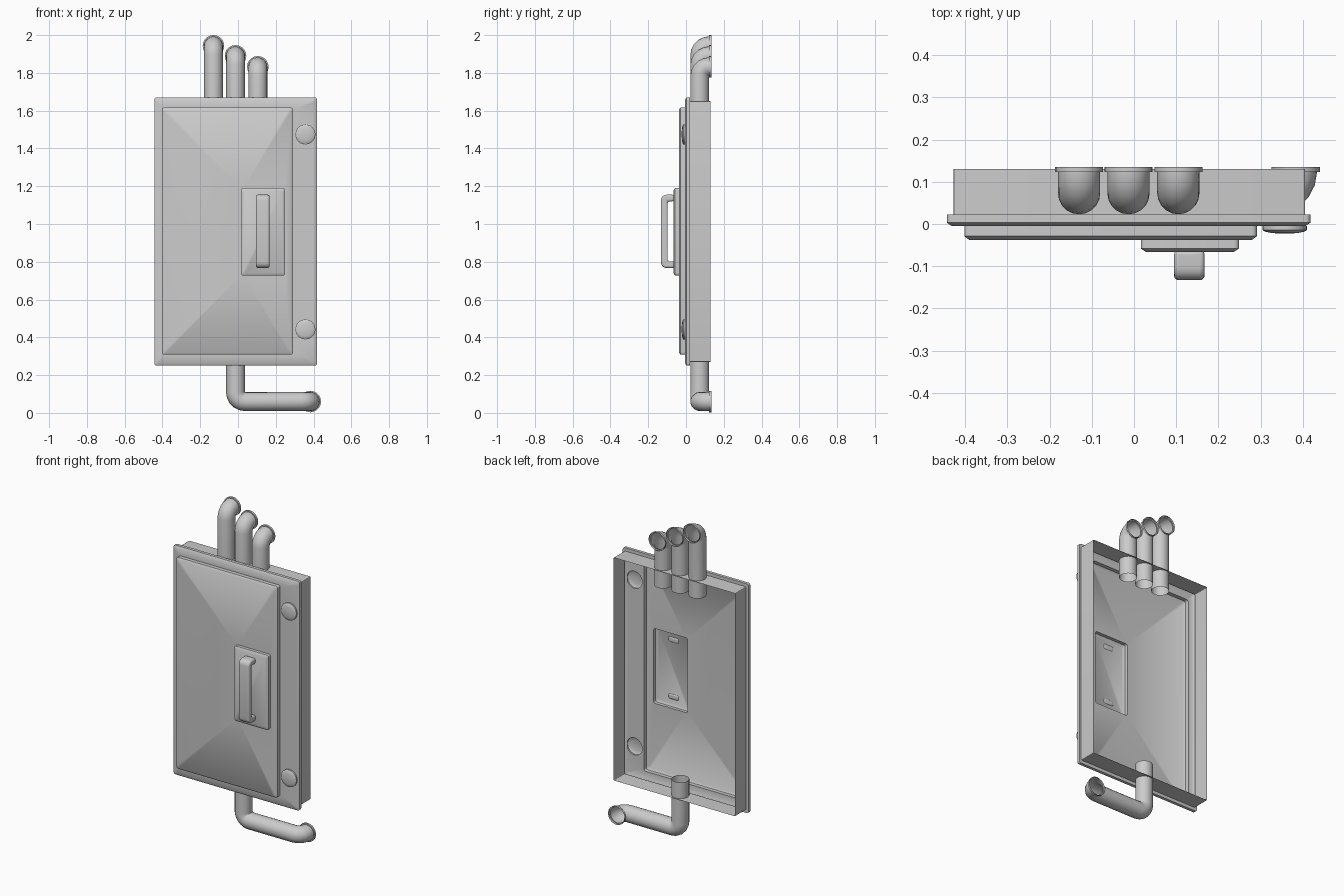
import bpy, bmesh, math
from mathutils import Vector

if "Cube" in bpy.data.objects:
    bpy.data.objects.remove(bpy.data.objects["Cube"])


def finish(name, bm, angle=35):
    mesh = bpy.data.meshes.new(name)
    bm.to_mesh(mesh)
    bm.free()
    obj = bpy.data.objects.new(name, mesh)
    bpy.context.collection.objects.link(obj)
    bpy.ops.object.select_all(action='DESELECT')
    obj.select_set(True)
    bpy.context.view_layer.objects.active = obj
    bpy.ops.object.shade_smooth_by_angle(angle=math.radians(angle))
    return obj


def rect(box, y, inset=0.0, r=0.012, n=4):
    """Rounded rectangle facing -y; box = x0, x1, z0, z1."""
    x0, x1, z0, z1 = box[0] + inset, box[1] - inset, box[2] + inset, box[3] - inset
    corners = [(x1 - r, z0 + r, -90), (x1 - r, z1 - r, 0), (x0 + r, z1 - r, 90), (x0 + r, z0 + r, 180)]
    return [Vector((cx + r * math.cos(math.radians(a + 90 * i / n)), y,
                    cz + r * math.sin(math.radians(a + 90 * i / n))))
            for cx, cz, a in corners for i in range(n + 1)]


def circle(cx, cz, y, r, n=24):
    return [Vector((cx + r * math.cos(2 * math.pi * i / n), y, cz + r * math.sin(2 * math.pi * i / n)))
            for i in range(n)]


def bridge(bm, a, b):
    for i in range(len(a)):
        j = (i + 1) % len(a)
        bm.faces.new((a[i], a[j], b[j], b[i]))


def shell(name, loops, holes=()):
    """Open-backed pressed panel, its front face pierced by holes."""
    bm = bmesh.new()
    rings = [[bm.verts.new(p) for p in loop] for loop in loops]
    for a, b in zip(rings, rings[1:]):
        bridge(bm, a, b)
    if not holes:
        bm.faces.new(rings[-1])
    else:
        edges = []
        for ring in [rings[-1]] + [[bm.verts.new(p) for p in h] for h in holes]:
            for i, v in enumerate(ring):
                w = ring[(i + 1) % len(ring)]
                edges.append(bm.edges.get((v, w)) or bm.edges.new((v, w)))
        res = bmesh.ops.triangle_fill(bm, edges=edges, use_beauty=True, normal=(0, -1, 0))
        for f in res['geom']:
            if isinstance(f, bmesh.types.BMFace):
                f.normal_update()
                if f.normal.y > 0:
                    f.normal_flip()
    return finish(name, bm)


def fillet(points, r, n=5):
    """Round the right-angled corners of a path."""
    pts = [Vector(p) for p in points]
    out = [pts[0]]
    for p, c, q in zip(pts, pts[1:], pts[2:]):
        u, v = (p - c).normalized(), (q - c).normalized()
        for i in range(n + 1):
            a = math.pi / 2 * i / n
            out.append(c + u * r * (1 - math.sin(a)) + v * r * (1 - math.cos(a)))
    return out + [pts[-1]]


def pipe(name, corners, bend, radius=0.05, rim=0.057, sides=20):
    """Open tube ending in a small raised collar at the back."""
    path = fillet(corners, bend)
    end = path[-1]
    radii = [radius] * len(path) + [rim, rim]
    path += [end.copy(), end + Vector((0, 0.012, 0))]
    bm = bmesh.new()
    rings, u, old = [], Vector((1, 0, 0)), None
    for i, p in enumerate(path):
        if i >= len(path) - 3:
            t = Vector((0, 1, 0))
        elif i == 0:
            t = (path[1] - p).normalized()
        else:
            t = ((path[i + 1] - p).normalized() + (p - path[i - 1]).normalized()).normalized()
        if old is not None:
            u = old.rotation_difference(t) @ u
        v, old = t.cross(u), t
        rings.append([bm.verts.new(p + radii[i] * (u * math.cos(a) + v * math.sin(a)))
                      for a in (2 * math.pi * k / sides for k in range(sides))])
    for a, b in zip(rings, rings[1:]):
        bridge(bm, a, b)
    return finish(name, bm)


BODY = (-0.427, 0.405, 0.27, 1.65)
LID = (-0.443, 0.418, 0.25, 1.67)
DOOR = (-0.402, 0.291, 0.308, 1.617)
PLATE = (0.016, 0.249, 0.727, 1.19)
BOLTS = {"lower": (0.357, 0.442), "upper": (0.357, 1.474)}
FRONT, DOOR_Y, PLATE_Y = -0.005, -0.038, -0.066

# Casing with flanged front, open at the back
shell("casing",
      [rect(BODY, 0.13, r=0.004), rect(BODY, 0.022, r=0.004), rect(LID, 0.022),
       rect(LID, 0.003), rect(LID, FRONT, 0.012)],
      [rect(DOOR, FRONT)] + [circle(x, z, FRONT, 0.053) for x, z in BOLTS.values()])

# Raised door panel
shell("door", [rect(DOOR, FRONT), rect(DOOR, -0.029), rect(DOOR, DOOR_Y, 0.012)],
      [rect(PLATE, DOOR_Y)])

# Handle backing plate
shell("handle_plate", [rect(PLATE, DOOR_Y), rect(PLATE, -0.058), rect(PLATE, PLATE_Y, 0.012)])

# Domed bolts
for side, (x, z) in BOLTS.items():
    shell(side + "_bolt", [circle(x, z, y, r) for y, r in
          ((FRONT, 0.053), (-0.014, 0.053), (-0.018, 0.047), (-0.021, 0.033), (-0.023, 0.012))])

# C-shaped grip
outer = fillet([(0, -0.062, 0.767), (0, -0.133, 0.767), (0, -0.133, 1.155), (0, -0.062, 1.155)], 0.03, 4)
inner = [Vector((0, y, z)) for y, z in ((-0.062, 1.12), (-0.097, 1.12), (-0.097, 0.802), (-0.062, 0.802))]
bm = bmesh.new()
sides = [[bm.verts.new(p + Vector((x, 0, 0))) for p in outer + inner] for x in (0.095, 0.167)]
bridge(bm, *sides)
for ring in sides:
    bm.faces.new(ring)
bmesh.ops.recalc_face_normals(bm, faces=bm.faces)
grip = finish("handle", bm)
bevel = grip.modifiers.new("rounding", 'BEVEL')
bevel.width = 0.01
bevel.segments = 3
bevel.limit_method = 'ANGLE'
bevel.angle_limit = math.radians(40)

# Three top pipes bending into the wall
for i, (x, z) in enumerate(((-0.13, 1.943), (-0.013, 1.89), (0.105, 1.832))):
    pipe(f"top_pipe_{i + 1}", [(x, 0.073, 1.54), (x, 0.073, z), (x, 0.123, z)], 0.049)

# Bottom pipe: down, sideways, then back into the wall
pipe("bottom_pipe", [(-0.013, 0.073, 0.37), (-0.013, 0.073, 0.06), (0.383, 0.073, 0.06),
                     (0.383, 0.123, 0.06)], 0.0495)
